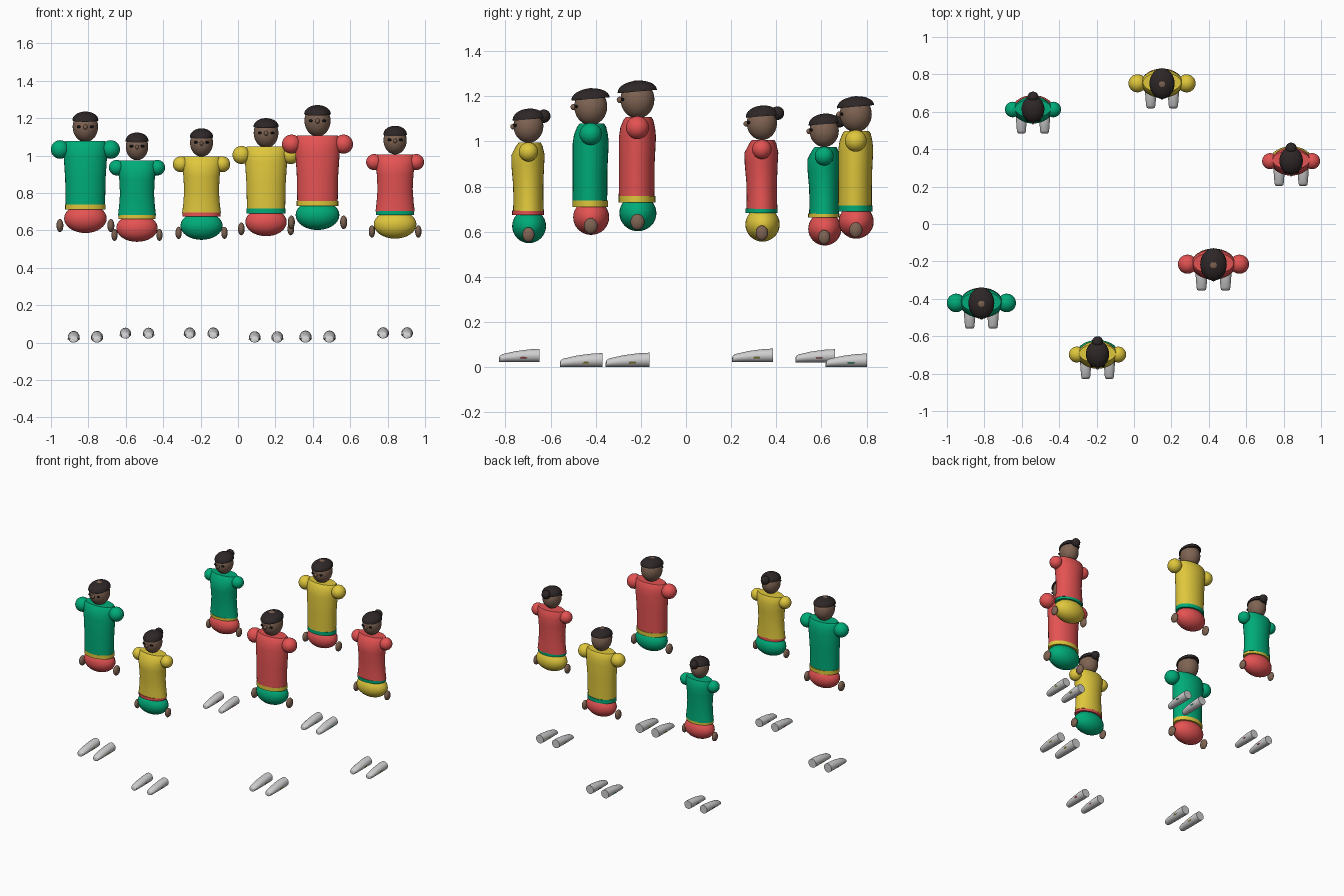
import bpy, bmesh, math
from math import cos, sin, pi, radians, sqrt
from mathutils import Matrix, Vector

cube = bpy.data.objects.get("Cube")
if cube:
    bpy.data.objects.remove(cube)


def material(name, rgb):
    m = bpy.data.materials.new(name)
    m.use_nodes = True
    m.diffuse_color = (*rgb, 1)
    m.node_tree.nodes["Principled BSDF"].inputs["Base Color"].default_value = (*rgb, 1)
    return m


MATS = {n: material(n, c) for n, c in {
    "green": (0.0, 0.41, 0.19), "red": (0.78, 0.085, 0.085),
    "yellow": (0.74, 0.57, 0.045), "skin": (0.21, 0.125, 0.085),
    "hair": (0.028, 0.02, 0.02), "shoe_white": (0.62, 0.62, 0.63),
    "eye_black": (0.006, 0.006, 0.006)}.items()}


class Figure:
    """Places parts relative to one figure's spot on the floor."""

    def __init__(self, x, y, scale):
        self.frame = Matrix.Translation((x, y, 0)) @ Matrix.Scale(scale, 4)

    def finish(self, bm, name, mat):
        bmesh.ops.recalc_face_normals(bm, faces=bm.faces)
        bm.transform(self.frame)
        mesh = bpy.data.meshes.new(name)
        bm.to_mesh(mesh)
        bm.free()
        mesh.materials.append(MATS[mat])
        ob = bpy.data.objects.new(name, mesh)
        bpy.context.collection.objects.link(ob)
        bpy.ops.object.select_all(action='DESELECT')
        ob.select_set(True)
        bpy.context.view_layer.objects.active = ob
        bpy.ops.object.shade_smooth_by_angle(angle=radians(40))

    def ball(self, name, mat, centre, radii, tilt=0, dome=False):
        bm = bmesh.new()
        bmesh.ops.create_uvsphere(bm, u_segments=32, v_segments=16, radius=1)
        if dome:
            geom = bm.verts[:] + bm.edges[:] + bm.faces[:]
            bmesh.ops.bisect_plane(bm, geom=geom, plane_co=(0, 0, -0.05),
                                   plane_no=(0, 0, -1), clear_outer=True)
            bmesh.ops.holes_fill(bm, edges=[e for e in bm.edges if e.is_boundary])
        bm.transform(Matrix.Translation(centre) @ Matrix.Rotation(tilt, 4, 'X')
                     @ Matrix.Diagonal((*radii, 1)))
        self.finish(bm, name, mat)

    def loft(self, name, mat, rings, along_y=False, x=0, sides=32):
        # Each ring: position along the axis, half width, half depth, offset
        bm = bmesh.new()
        loops = []
        for t, a, b, off in rings:
            loop = []
            for i in range(sides):
                u, v = x + a * cos(2 * pi * i / sides), off + b * sin(2 * pi * i / sides)
                loop.append(bm.verts.new((u, t, v) if along_y else (u, v, t)))
            loops.append(loop)
        for lo, hi in zip(loops, loops[1:]):
            for i in range(sides):
                j = (i + 1) % sides
                bm.faces.new((lo[i], lo[j], hi[j], hi[i]))
        bm.faces.new(loops[0])
        bm.faces.new(loops[-1])
        self.finish(bm, name, mat)


MAN = dict(
    torso=[(.752, .108, .079, -.004), (.9, .111, .079, -.003), (1.02, .119, .082, 0),
           (1.06, .119, .077, .001), (1.095, .116, .066, .004), (1.108, .108, .056, .005)],
    belt=[(.73, .111, .081, -.002), (.758, .111, .081, -.002)],
    hips=((0, .002, .682), (.117, .082, .08)),
    shoulder=((.139, 0, 1.061), .051), hand=((.14, 0, .643), (.019, .031, .036)),
    head=((0, 0, 1.186), (.07, .075, .0845)),
    hair=((0, -.001, 1.223), (.071, .087, .046)), nose=(1.184, .014),
    eye=(.035, 1.186), shoe=(-.141, .053, 0, .033), bun=None)

WOMAN = dict(
    torso=[(.7, .105, .069, 0), (.75, .099, .067, 0), (.82, .094, .068, -.001),
           (.9, .098, .073, -.003), (.95, .105, .075, -.002), (.99, .106, .06, .004),
           (1.006, .099, .05, .006)],
    belt=[(.683, .102, .071, -.002), (.703, .102, .071, -.002)],
    hips=((0, .003, .632), (.114, .076, .076)),
    shoulder=((.112, 0, .965), .043), hand=((.124, 0, .594), (.017, .027, .033)),
    head=((0, 0, 1.081), (.062, .067, .075)),
    hair=((0, .002, 1.113), (.063, .073, .046)), nose=(1.078, .012),
    eye=(.03, 1.084), shoe=(-.132, .05, .022, .031), bun=((0, .069, 1.125), .03))


def build(x, y, scale, kind, top, lower, belt, accent):
    f = Figure(x, y, scale)
    # Clothed body
    f.loft("torso", top, kind["torso"])
    f.loft("belt", belt, kind["belt"])
    f.ball("hips", lower, *kind["hips"])
    # Head, hair and face
    centre, radii = kind["head"]
    f.ball("head", "skin", centre, radii)
    f.ball("hair", "hair", *kind["hair"], tilt=radians(5), dome=True)
    if kind["bun"]:
        spot, r = kind["bun"]
        f.ball("hair_bun", "hair", spot, (r, r, r))
    nose_z, r = kind["nose"]
    f.ball("nose", "skin", (0, -radii[1] - r * 0.2, nose_z), (r * 0.8, r, r))
    eye_x, eye_z = kind["eye"]
    eye_y = -radii[1] * sqrt(1 - (eye_x / radii[0]) ** 2)
    # Paired parts
    for side, s in (("left", 1), ("right", -1)):
        f.ball(side + "_eye", "eye_black", (s * eye_x, eye_y, eye_z), (.012, .008, .007))
        (px, py, pz), r = kind["shoulder"]
        f.ball(side + "_shoulder", top, (s * px, py, pz), (r, r, r))
        (px, py, pz), radii_hand = kind["hand"]
        f.ball(side + "_hand", "skin", (s * px, py, pz), radii_hand)
        # Shoe tapers to a low rounded toe and keeps a level underside
        toe, heel, base, w = kind["shoe"]
        rings = []
        for t, wide, high in ((0, .5, .3), (.02, .7, .48), (.08, .8, .6),
                              (.4, .95, .82), (.75, 1, .96), (1, .95, 1)):
            h = high * w * 0.97
            rings.append((toe + t * (heel - toe), wide * w, h, base + h))
        f.loft(side + "_shoe", "shoe_white", rings, along_y=True, x=s * .064, sides=24)
        f.ball(side + "_shoe_trim", accent, (s * .064, -.022, base + .02),
               (w * 1.05, .036, .007))


for person in (
        (-.816, -.422, .973, MAN, "green", "red", "yellow", "yellow"),
        (.425, -.215, 1.0, MAN, "red", "green", "yellow", "yellow"),
        (.15, .752, .945, MAN, "yellow", "red", "green", "green"),
        (-.195, -.698, .988, WOMAN, "yellow", "green", "red", "red"),
        (-.54, .612, .969, WOMAN, "green", "red", "yellow", "red"),
        (.84, .336, 1.0, WOMAN, "red", "yellow", "green", "yellow")):
    build(*person)
